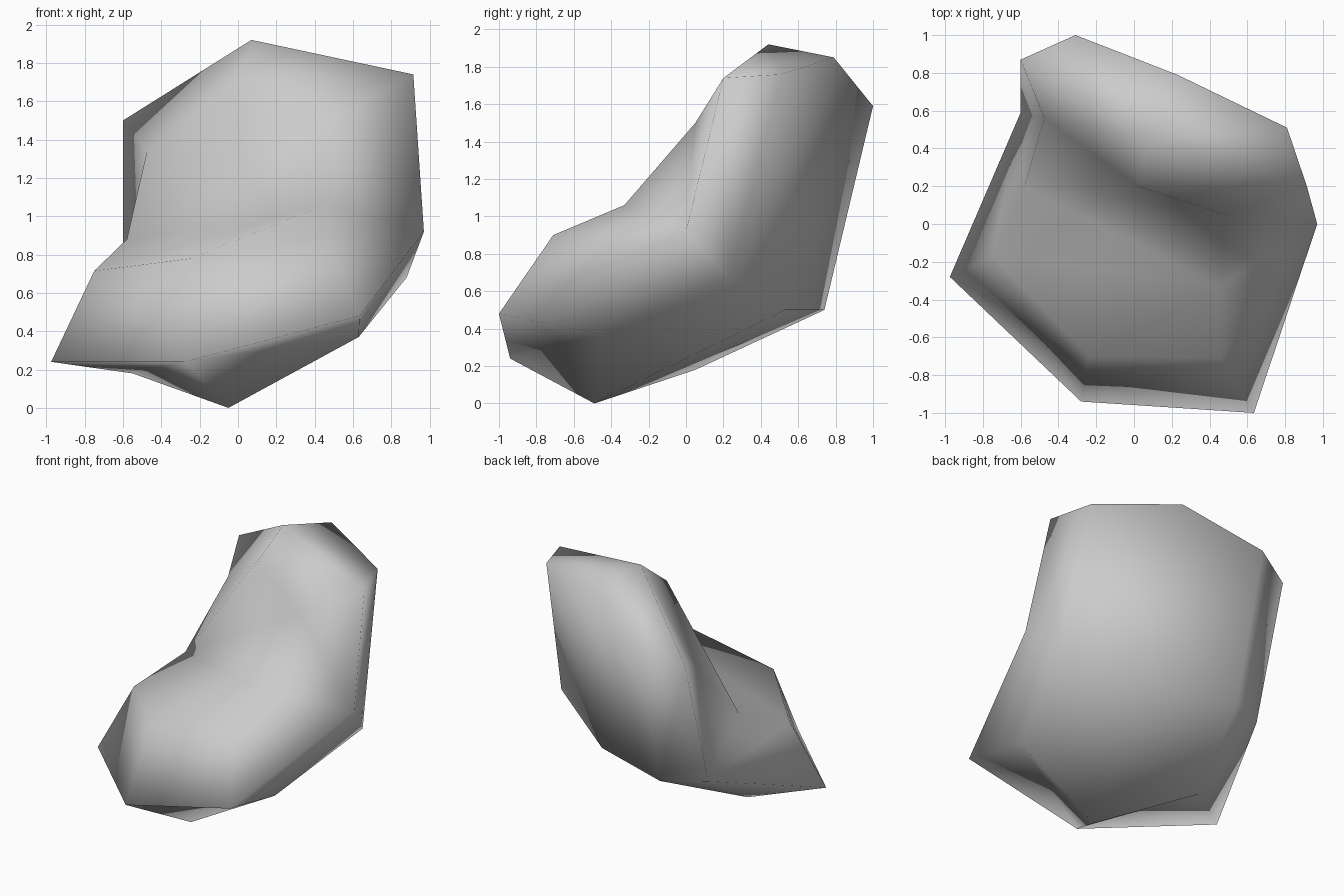
import bpy
import bmesh

cube = bpy.data.objects.get("Cube")
if cube:
    bpy.data.objects.remove(cube, do_unlink=True)

# Corners of the boulder, grouped by region
CORNERS = {
    # upper block
    "crown": (0.07, 0.44, 1.92),
    "shoulder": (0.915, 0.20, 1.74),
    "shoulder_back": (0.81, 0.51, 1.76),
    "crown_back": (0.23, 0.79, 1.85),
    "peak_back": (-0.31, 1.00, 1.59),
    "corner_back": (-0.60, 0.87, 1.50),
    "notch": (-0.475, 0.56, 1.34),
    "forehead": (0.02, 0.20, 1.72),
    "slope": (0.48, 0.05, 1.50),
    # ledge in front
    "ledge": (0.45, -0.33, 1.06),
    "crook": (-0.58, 0.20, 0.88),
    "ledge_side": (-0.75, -0.17, 0.715),
    "brow_left": (0.46, -0.71, 0.90),
    "brow_right": (-0.24, -0.70, 0.78),
    # widest points
    "flank": (0.97, 0.00, 0.92),
    "flank_low": (0.88, 0.23, 0.68),
    "toe_left": (0.635, -1.00, 0.48),
    "toe_right": (-0.28, -0.94, 0.24),
    "toe_side": (-0.975, -0.28, 0.24),
    # underside
    "base": (-0.05, -0.49, 0.0),
    "base_left": (0.63, -0.46, 0.37),
    "base_right": (-0.55, 0.05, 0.18),
    "heel_left": (0.33, 0.53, 0.50),
    "heel_right": (-0.30, 0.74, 0.50),
    "heel_side": (-0.60, 0.59, 0.52),
}

bm = bmesh.new()
verts = {name: bm.verts.new(co) for name, co in CORNERS.items()}


def fan(center, rim, closed=False):
    """Triangles from one corner to each neighbouring pair along its rim."""
    ring = rim.split()
    if closed:
        ring.append(ring[0])
    for a, b in zip(ring, ring[1:]):
        bm.faces.new((verts[center], verts[a], verts[b]))


# Top, upper front and ledge
fan("crown", "shoulder shoulder_back crown_back peak_back corner_back notch forehead", closed=True)
fan("forehead", "notch crook slope shoulder")
fan("ledge", "slope crook ledge_side brow_right brow_left flank", closed=True)

# Underside and back
fan("base", "base_left toe_right base_right heel_right heel_left", closed=True)
fan("heel_left", "base_left flank_low shoulder_back crown_back peak_back heel_right")
fan("corner_back", "peak_back heel_right")

# Left side
fan("shoulder", "slope flank flank_low shoulder_back")
fan("flank", "base_left flank_low")
fan("toe_left", "brow_left flank base_left")

# Front and right side
fan("toe_right", "base_left toe_left brow_left brow_right ledge_side toe_side base_right")
fan("toe_side", "base_right heel_side ledge_side")
fan("heel_side", "base_right heel_right corner_back notch crook ledge_side")

bmesh.ops.recalc_face_normals(bm, faces=bm.faces[:])
for face in bm.faces:
    face.smooth = True

mesh = bpy.data.meshes.new("boulder")
bm.to_mesh(mesh)
bm.free()
boulder = bpy.data.objects.new("boulder", mesh)
bpy.context.collection.objects.link(boulder)

# Plain stone grey
stone = bpy.data.materials.new("stone grey")
stone.use_nodes = True
color = (0.6, 0.6, 0.6, 1.0)
stone.diffuse_color = color
for node in stone.node_tree.nodes:
    if node.type == "BSDF_PRINCIPLED":
        node.inputs["Base Color"].default_value = color
        node.inputs["Roughness"].default_value = 0.9
mesh.materials.append(stone)
